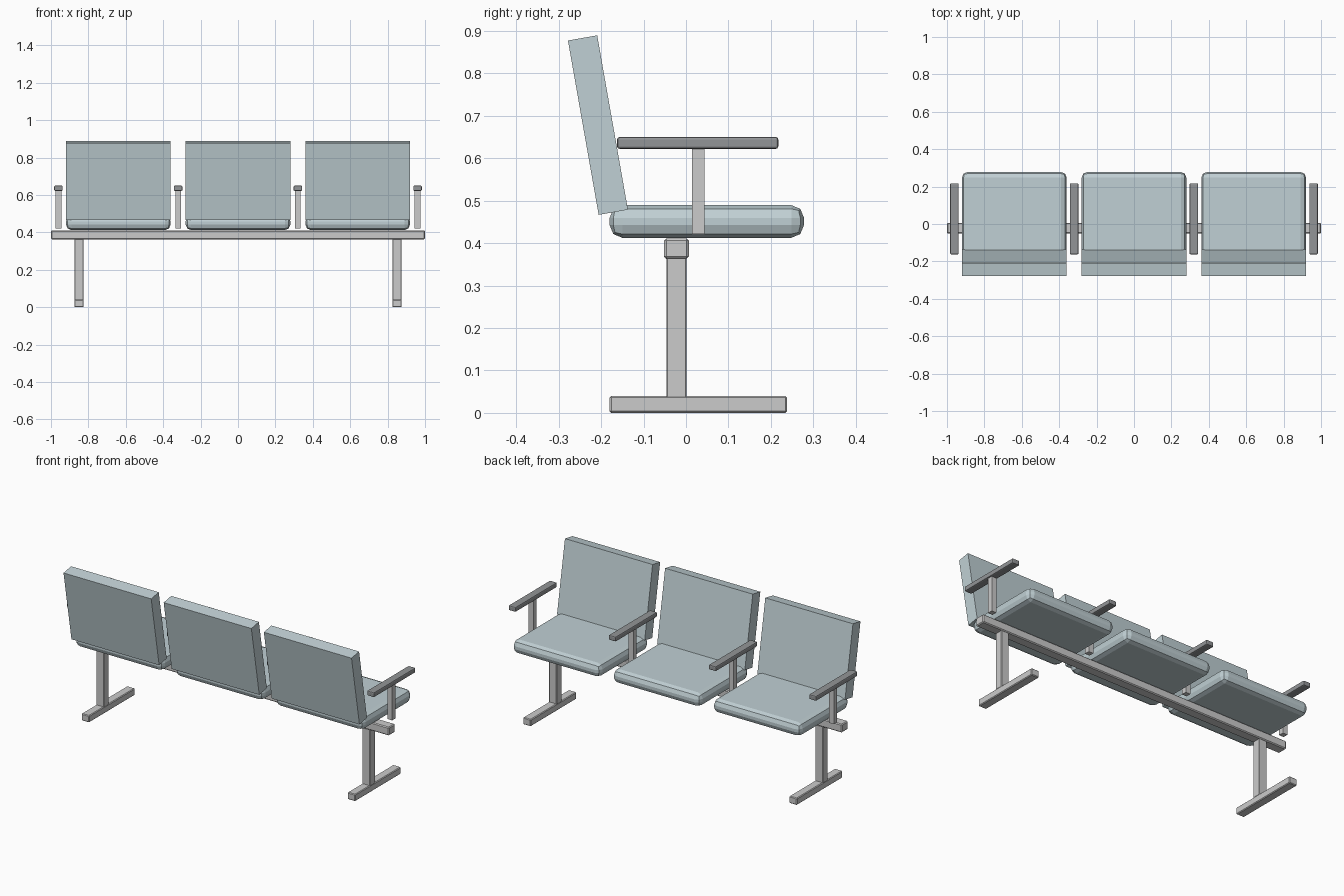
import bpy, bmesh
from math import radians
from mathutils import Matrix

if "Cube" in bpy.data.objects:
    bpy.data.objects.remove(bpy.data.objects["Cube"])


def material(name, rgb):
    m = bpy.data.materials.new(name)
    m.diffuse_color = (*rgb, 1)
    m.use_nodes = True
    m.node_tree.nodes["Principled BSDF"].inputs["Base Color"].default_value = m.diffuse_color
    return m


FABRIC = material("fabric", (0.53, 0.63, 0.66))
DARK = material("dark_plastic", (0.29, 0.30, 0.31))


def block(name, centre, size, bevel=0, segments=1, tilt=0, mat=None):
    """Box with optional edge bevel, tilted about x."""
    bm = bmesh.new()
    bmesh.ops.create_cube(bm, size=1, matrix=Matrix.Diagonal((*size, 1)))
    if bevel:
        bmesh.ops.bevel(bm, geom=bm.edges[:], offset=bevel, segments=segments,
                        profile=0.5, affect='EDGES')
    mesh = bpy.data.meshes.new(name)
    bm.to_mesh(mesh)
    bm.free()
    ob = bpy.data.objects.new(name, mesh)
    ob.location = centre
    ob.rotation_euler.x = radians(tilt)
    if mat:
        mesh.materials.append(mat)
    bpy.context.collection.objects.link(ob)
    return ob


# Main beam carrying the seats
block("beam", (0, -0.0225, 0.387), (2.0, 0.058, 0.048), 0.005)

# T-shaped legs
for side, x in (("left", -0.85), ("right", 0.85)):
    block(f"{side}_post", (x, -0.0225, 0.2), (0.05, 0.048, 0.33), 0.003)
    block(f"{side}_foot", (x, 0.029, 0.02), (0.05, 0.418, 0.04), 0.004)

# Three cushions with leaning backrests
for i, x in enumerate((-0.64, 0, 0.64), 1):
    block(f"seat_{i}", (x, 0.049, 0.451), (0.56, 0.458, 0.077), 0.03, 2, mat=FABRIC)
    block(f"backrest_{i}", (x, -0.2075, 0.678), (0.56, 0.07, 0.417), tilt=10, mat=FABRIC)

# Armrests between and beside the seats
for i, x in enumerate((-0.96, -0.32, 0.32, 0.96), 1):
    block(f"armrest_support_{i}", (x, 0.029, 0.523), (0.03, 0.03, 0.204))
    block(f"armrest_{i}", (x, 0.0275, 0.636), (0.046, 0.38, 0.028), 0.006, 2, mat=DARK)
